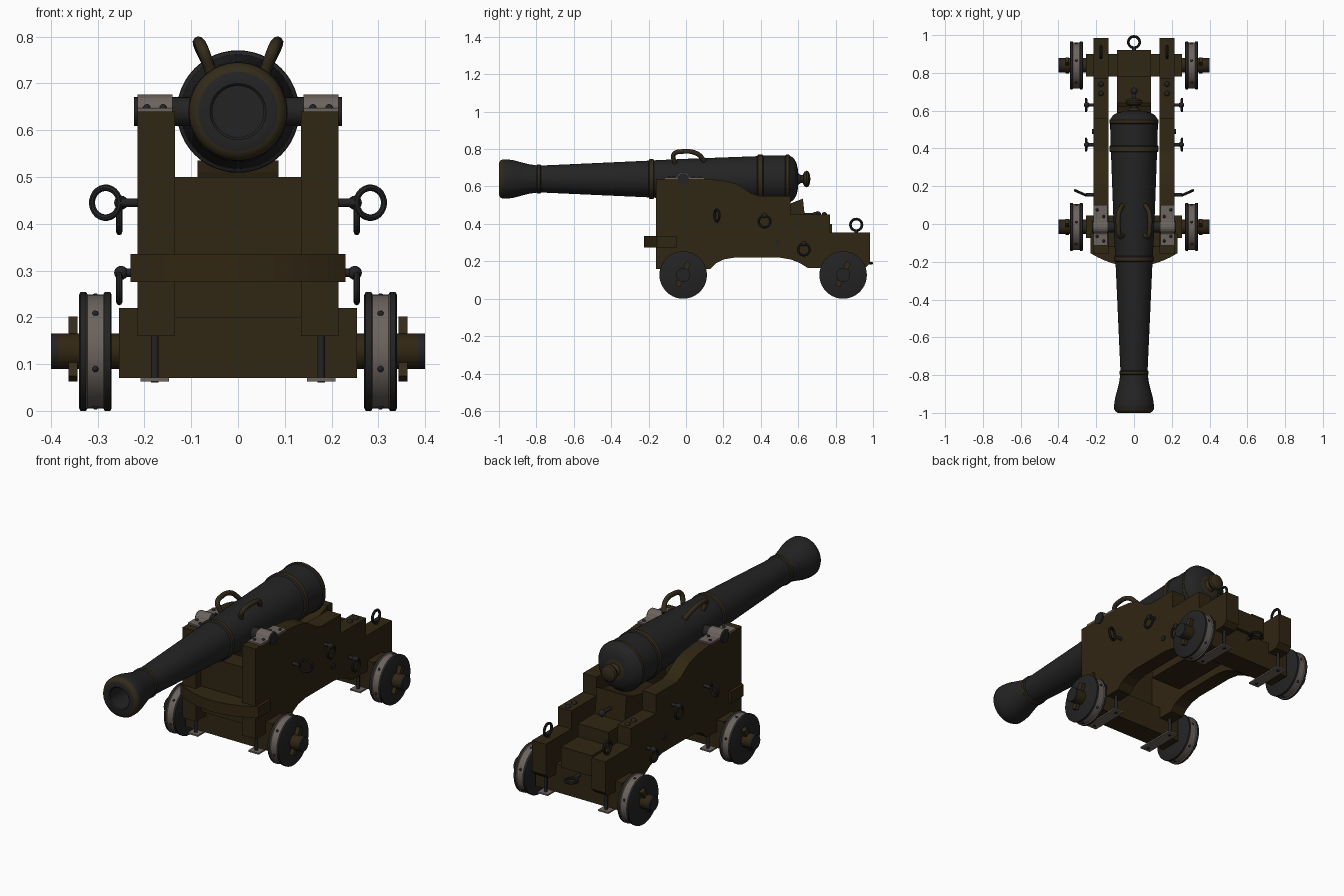
import bpy, bmesh, math
from mathutils import Vector, Matrix

if "Cube" in bpy.data.objects:
    bpy.data.objects.remove(bpy.data.objects["Cube"])


def material(name, rgb):
    m = bpy.data.materials.new(name)
    m.use_nodes = True
    m.diffuse_color = (*rgb, 1)
    b = m.node_tree.nodes["Principled BSDF"]
    b.inputs["Base Color"].default_value = (*rgb, 1)
    b.inputs["Roughness"].default_value = 0.7
    return m


IRON = material("dark_iron", (0.017, 0.017, 0.017))
WOOD = material("dark_wood", (0.030, 0.019, 0.006))
STEEL = material("pale_steel", (0.15, 0.125, 0.11))
WORN = material("worn_brown_iron", (0.033, 0.023, 0.010))


def finish(name, bm, mats, smooth=False):
    bmesh.ops.remove_doubles(bm, verts=bm.verts, dist=1e-5)
    bmesh.ops.recalc_face_normals(bm, faces=bm.faces)
    me = bpy.data.meshes.new(name)
    bm.to_mesh(me)
    bm.free()
    for m in mats:
        me.materials.append(m)
    ob = bpy.data.objects.new(name, me)
    bpy.context.collection.objects.link(ob)
    if smooth:
        bpy.ops.object.select_all(action="DESELECT")
        ob.select_set(True)
        bpy.context.view_layer.objects.active = ob
        bpy.ops.object.shade_smooth_by_angle(angle=math.radians(35))
    return ob


def prism(name, pts, lo, hi, axis, mat):
    """Extrude a 2D outline: along x the outline is (y, z), along z it is (x, y)."""
    bm = bmesh.new()
    place = (lambda p, d: (d, *p)) if axis == "x" else (lambda p, d: (*p, d))
    face = bm.faces.new([bm.verts.new(place(p, lo)) for p in pts])
    ext = bmesh.ops.extrude_face_region(bm, geom=[face])
    step = Vector(place((0, 0), hi - lo))
    bmesh.ops.translate(bm, vec=step, verts=[v for v in ext["geom"] if isinstance(v, bmesh.types.BMVert)])
    return finish(name, bm, [mat])


def box(name, x0, x1, y0, y1, z0, z1, mat):
    return prism(name, [(y0, z0), (y1, z0), (y1, z1), (y0, z1)], x0, x1, "x", mat)


def lathe(name, profile, centre, axis, mats, seg=40, rule=None):
    """Turn (distance, radius) points about an axis; rule gives a face's material."""
    bm = bmesh.new()
    vs = [bm.verts.new((r, 0, d)) for d, r in profile]
    es = [bm.edges.new(p) for p in zip(vs, vs[1:])]
    bmesh.ops.spin(bm, geom=vs + es, cent=(0, 0, 0), axis=(0, 0, 1), angle=math.tau, steps=seg)
    if rule:
        for f in bm.faces:
            c = f.calc_center_median()
            f.material_index = rule(c.z, math.hypot(c.x, c.y))
    rot = Vector((0, 0, 1)).rotation_difference(Vector(axis)).to_matrix().to_4x4()
    bmesh.ops.transform(bm, matrix=Matrix.Translation(centre) @ rot, verts=bm.verts)
    return finish(name, bm, mats, True)


def rod(name, a, b, r, mat, seg=14):
    d = Vector(b) - Vector(a)
    L = d.length
    return lathe(name, [(0, 0), (0, r), (L, r), (L, 0)], a, d.normalized(), [mat], seg)


def ball(name, c, r, mat):
    pts = [(-r * math.cos(math.pi * i / 8), r * math.sin(math.pi * i / 8)) for i in range(9)]
    return lathe(name, pts, c, (0, 0, 1), [mat], 14)


def ring(name, c, R, r, axis, mat):
    pts = [(r * math.sin(math.tau * i / 8), R + r * math.cos(math.tau * i / 8)) for i in range(9)]
    return lathe(name, pts, c, axis, [mat], 24)


def tube(name, pts, r, mat):
    cu = bpy.data.curves.new(name, "CURVE")
    cu.dimensions = "3D"
    cu.bevel_depth, cu.bevel_resolution, cu.use_fill_caps = r, 3, True
    sp = cu.splines.new("BEZIER")
    sp.bezier_points.add(len(pts) - 1)
    for bp, p in zip(sp.bezier_points, pts):
        bp.co = p
        bp.handle_left_type = bp.handle_right_type = "AUTO"
    cu.materials.append(mat)
    ob = bpy.data.objects.new(name, cu)
    bpy.context.collection.objects.link(ob)


# Barrel with bore, flared muzzle, bands, rounded breech and knob
AXIS = 0.64
barrel = [(-.80, 0), (-.80, .055), (-.995, .055), (-1, .06), (-1, .085), (-.993, .098), (-.98, .105),
          (-.955, .105), (-.92, .1), (-.88, .089), (-.84, .079), (-.80, .073), (-.795, .078), (-.78, .078),
          (-.775, .072), (-.20, .098), (-.195, .106), (-.175, .106), (-.17, .1), (.0, .108), (.38, .122),
          (.385, .13), (.41, .13), (.415, .125), (.53, .126), (.535, .131), (.55, .131), (.555, .125),
          (.575, .112), (.59, .088), (.598, .055), (.60, .032), (.615, .02), (.625, .022), (.632, .038),
          (.645, .045), (.655, .04), (.663, .022), (.665, 0)]
bands = [(-.997, -.985), (-.795, -.78), (-.195, -.175), (.385, .41), (.535, .55), (.598, .67)]
lathe("barrel", barrel, (0, 0, AXIS), (0, 1, 0), [IRON, WORN], 48,
      lambda d, r: int(any(a <= d <= b for a, b in bands) and r > .01))

# Carriage outlines, seen from the side as (y, z)
cheek = [(-.16, .16), (.13, .16), (.16, .19), (.2, .21), (.26, .22), (.5, .22), (.56, .21), (.61, .19),
         (.65, .165), (.96, .165), (.985, .19), (.985, .355), (.77, .355), (.77, .45), (.56, .45),
         (.56, .55), (.39, .55), (.35, .562), (.31, .59), (.27, .615), (.21, .63), (.12, .64), (-.16, .64)]

# Bed, wedge and cross members
box("front_transom", -.135, .135, -.12, -.02, .2, .5, WOOD)
box("stool_bed", -.09, .09, .25, .92, .22, .33, WOOD)
box("bed_step", -.09, .09, .25, .78, .33, .40, WOOD)
prism("elevating_wedge", [(.3, .4), (.64, .4), (.625, .535), (.56, .51), (.3, .46)], -.087, .087, "x", WOOD)
rod("wedge_handle_stem", (0, .63, .45), (0, .69, .45), .009, IRON)
ball("wedge_handle_knob", (0, .705, .45), .018, IRON)
arc = [(.23 * t / 6, -.225 + .07 * (t / 6) ** 2) for t in range(-6, 7)]
prism("front_bumper", arc + [(.23, -.05), (-.23, -.05)], .275, .335, "z", WOOD)

# Rear towing ring
rod("tow_ring_stem", (0, .88, .2), (0, .935, .19), .01, IRON)
ring("tow_ring", (0, .963, .19), .03, .007, (0, 0, 1), IRON)

for y, end in ((-.015, "front"), (.84, "rear")):
    box(end + "_axle", -.255, .255, y - .06, y + .06, .07, .22, WOOD)

for s, side in ((1, "left"), (-1, "right")):
    prism(side + "_cheek", cheek, s * .135, s * .215, "x", WOOD)

    # Trunnion and its cap strap
    rod(side + "_trunnion", (s * .08, -.015, AXIS), (s * .222, -.015, AXIS), .031, IRON, 24)
    hump = [(-.015 + .036 * math.cos(math.pi * i / 10), AXIS + .036 * math.sin(math.pi * i / 10)) for i in range(11)]
    prism(side + "_trunnion_cap", [(.10, .639), (.10, .648), (.025, .648)] + hump[1:-1]
          + [(-.055, .648), (-.115, .648), (-.115, .639)], s * .14, s * .215, "x", STEEL)
    for y in (-.09, -.065, .04, .075):
        ball(side + "_cap_bolt", (s * (.16 if y in (-.09, .04) else .195), y, .648), .008, IRON)

    # Lifting handle on the barrel
    tube(side + "_lifting_handle", [(s * .058, -.06, .725), (s * .075, -.065, .772), (s * .083, -.02, .787),
         (s * .08, .06, .775), (s * .06, .1, .735)], .0125, WORN)

    # Forward eyebolt with a ring standing out
    rod(side + "_forward_eyebolt", (s * .2, .155, .445), (s * .255, .155, .445), .009, IRON)
    ring(side + "_forward_ring", (s * .283, .165, .445), .032, .007, (-s * .4, .9, 0), IRON)
    # Eyebolts with hanging rings
    for y, z in ((.42, .445), (.63, .295)):
        rod(side + "_eyebolt", (s * .2, y, z), (s * .245, y, z), .009, IRON)
        ball(side + "_eyebolt_head", (s * .25, y, z), .015, IRON)
        ring(side + "_hanging_ring", (s * .254, y, z - .032), .031, .0065, (1, 0, 0), IRON)
    rod(side + "_side_bolt", (s * .2, .49, .3), (s * .222, .49, .3), .014, IRON)

    # Ring and pins on top of the cheek
    rod(side + "_top_ring_stem", (s * .175, .91, .34), (s * .175, .91, .366), .009, IRON)
    ring(side + "_top_ring", (s * .175, .91, .395), .031, .007, (1, 0, 0), IRON)
    for y in (.69, .74):
        ball(side + "_top_pin", (s * .175, y, .45), .014, IRON)

    for y, end in ((-.015, "front"), (.84, "rear")):
        tag = f"{end}_{side}_"
        # Wheel: dark rims either side of a pale tyre band
        z = .127
        wheel = [(.27, 0), (.27, .121), (.273, .127), (.285, .127), (.288, .122), (.322, .122),
                 (.325, .127), (.337, .127), (.34, .121), (.34, 0)]
        lathe(tag + "wheel", wheel, (0, y, z), (s, 0, 0), [IRON, STEEL], 40,
              lambda d, r: int(.286 < d < .324))
        for i in range(6):
            a = math.tau * (i + .3) / 6
            ball(tag + "tyre_bolt", (s * .305, y + .12 * math.cos(a), z + .12 * math.sin(a)), .007, IRON)
        # Axle end, hub and linch pin
        rod(tag + "axle_arm", (s * .25, y, z), (s * .385, y, z), .038, WOOD, 24)
        rod(tag + "axle_cap", (s * .385, y, z), (s * .4, y, z), .038, IRON, 24)
        pin = box(tag + "linch_pin", s * .343, s * .363, -.014, .014, -.07, .07, WORN)
        pin.location = (0, y, z + .005)
        pin.rotation_euler.x = math.radians(-25)
        # Strap plate under the axle, hung on two rods
        box(tag + "strap_plate", s * .148, s * .208, y - .11, y + .11, .063, .071, STEEL)
        for dy in (-.085, .085):
            rod(tag + "strap_rod", (s * .178, y + dy, .06), (s * .178, y + dy, .17), .008, IRON)
